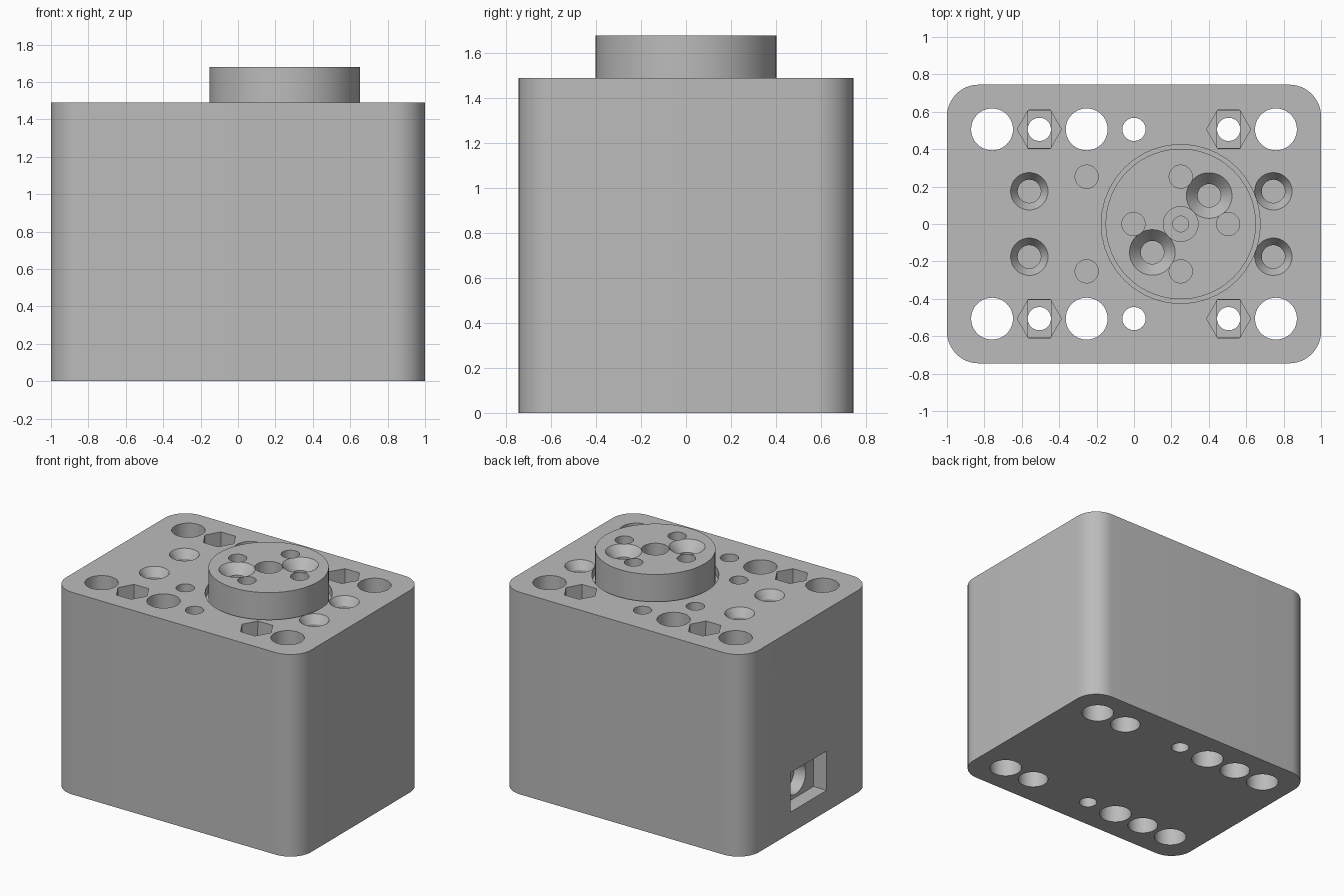
import bpy, bmesh, math
from mathutils import Matrix

if "Cube" in bpy.data.objects:
    bpy.data.objects.remove(bpy.data.objects["Cube"])

grey = bpy.data.materials.new("plain grey")
grey.use_nodes = True
colour = (0.5, 0.5, 0.5, 1)
grey.diffuse_color = colour
grey.node_tree.nodes["Principled BSDF"].inputs["Base Color"].default_value = colour

TOP = 1.49        # top of the housing
DISC_TOP = 1.68   # top of the output disc
DISC_X = 0.25
PITCH = 0.253     # spacing of the mounting grid
PIN = 0.062       # radius of the small holes


def add_object(name, bm):
    bmesh.ops.recalc_face_normals(bm, faces=bm.faces)
    mesh = bpy.data.meshes.new(name)
    bm.to_mesh(mesh)
    bm.free()
    mesh.materials.append(grey)
    ob = bpy.data.objects.new(name, mesh)
    bpy.context.collection.objects.link(ob)
    return ob


def lathe(name, profile, x=0, y=0, sides=40):
    """Closed solid of revolution from (radius, z) pairs, bottom to top."""
    bm = bmesh.new()
    rings = []
    for r, z in profile:
        rings.append([bm.verts.new((x + r * math.cos(a), y + r * math.sin(a), z))
                      for a in (math.tau * i / sides for i in range(sides))])
    for low, high in zip(rings, rings[1:]):
        for i in range(sides):
            j = (i + 1) % sides
            bm.faces.new((low[i], low[j], high[j], high[i]))
    bm.faces.new(rings[0])
    bm.faces.new(rings[-1])
    return add_object(name, bm)


def box(name, size, centre):
    bm = bmesh.new()
    bmesh.ops.create_cube(bm, size=1)
    bmesh.ops.scale(bm, vec=size, verts=bm.verts)
    bmesh.ops.translate(bm, vec=centre, verts=bm.verts)
    return add_object(name, bm)


def cut(target, cutter):
    mod = target.modifiers.new("cut", 'BOOLEAN')
    mod.operation = 'DIFFERENCE'
    mod.solver = 'EXACT'
    mod.object = cutter
    bpy.context.view_layer.objects.active = target
    bpy.ops.object.modifier_apply(modifier=mod.name)
    bpy.data.objects.remove(cutter)


def drill(target, x, y, r, bottom, top):
    cut(target, lathe("drill", [(r, bottom), (r, top + 0.1)], x, y))


def countersink(target, x, y, r, shaft, depth, bottom, top):
    cut(target, lathe("countersink", [(shaft, bottom), (shaft, top - depth),
                                      (r, top), (r, top + 0.1)], x, y))


def finish(ob):
    bpy.ops.object.select_all(action='DESELECT')
    ob.select_set(True)
    bpy.context.view_layer.objects.active = ob
    bpy.ops.object.shade_smooth_by_angle(angle=math.radians(25))


# Housing with rounded upright corners
housing = box("housing", (2, 1.49, TOP), (0, 0, TOP / 2))
bm = bmesh.new()
bm.from_mesh(housing.data)
upright = [e for e in bm.edges if abs(e.verts[0].co.z - e.verts[1].co.z) > 1]
bmesh.ops.bevel(bm, geom=upright, offset=0.17, segments=12, profile=0.5, affect='EDGES')
bm.to_mesh(housing.data)
bm.free()

# Two rows of through holes, with nut pockets above and bolt heads below
for side in (-1, 1):
    y = 2 * PITCH * side
    for step in (-3, -1, 3):
        drill(housing, step * PITCH, y, 0.112, -0.1, TOP)
    drill(housing, 0, y, PIN, -0.1, TOP)
    for x in (-2 * PITCH, 2 * PITCH):
        cut(housing, lathe("bolt", [(0.105, -0.1), (0.105, 0.9), (PIN, 0.9),
                                    (PIN, TOP + 0.1)], x, y))
        cut(housing, lathe("nut", [(0.118, TOP - 0.12), (0.118, TOP + 0.1)], x, y, 6))
        cut(housing, box("slot", (0.122, 0.2, 0.1), (x, y, TOP - 0.1)))
    # Countersunk screws and blind pin holes
    for x in (-0.56, 0.745):
        countersink(housing, x, 0.175 * side, 0.1, PIN, 0.06, TOP - 0.2, TOP)
    drill(housing, -PITCH, PITCH * side, PIN, TOP - 0.3, TOP)

# Round recess around the disc
drill(housing, DISC_X, 0, 0.425, TOP - 0.06, TOP)

# Cable socket in the side, with a round passage behind it
cut(housing, box("socket", (0.214, 0.42, 0.29), (-1, 0, 0.3)))
passage = lathe("passage", [(0.12, -0.25), (0.12, 0.1)])
passage.data.transform(Matrix.Translation((-0.9, 0, 0.3)) @ Matrix.Rotation(math.pi / 2, 4, 'Y'))
cut(housing, passage)
finish(housing)

# Output disc with pin holes, a stepped centre and two countersunk screws
disc = lathe("output_disc", [(0.402, TOP - 0.06), (0.402, DISC_TOP)], DISC_X, 0, 80)
for dx, dy in ((1, 0), (-1, 0), (0, 1), (0, -1)):
    drill(disc, DISC_X + dx * PITCH, dy * PITCH, PIN, TOP, DISC_TOP)
cut(disc, lathe("centre", [(0.042, TOP), (0.042, DISC_TOP - 0.1), (0.093, DISC_TOP - 0.1),
                           (0.093, DISC_TOP + 0.1)], DISC_X, 0))
for s in (-1, 1):
    countersink(disc, DISC_X + 0.152 * s, 0.152 * s, 0.122, PIN, 0.07, TOP, DISC_TOP)
finish(disc)
